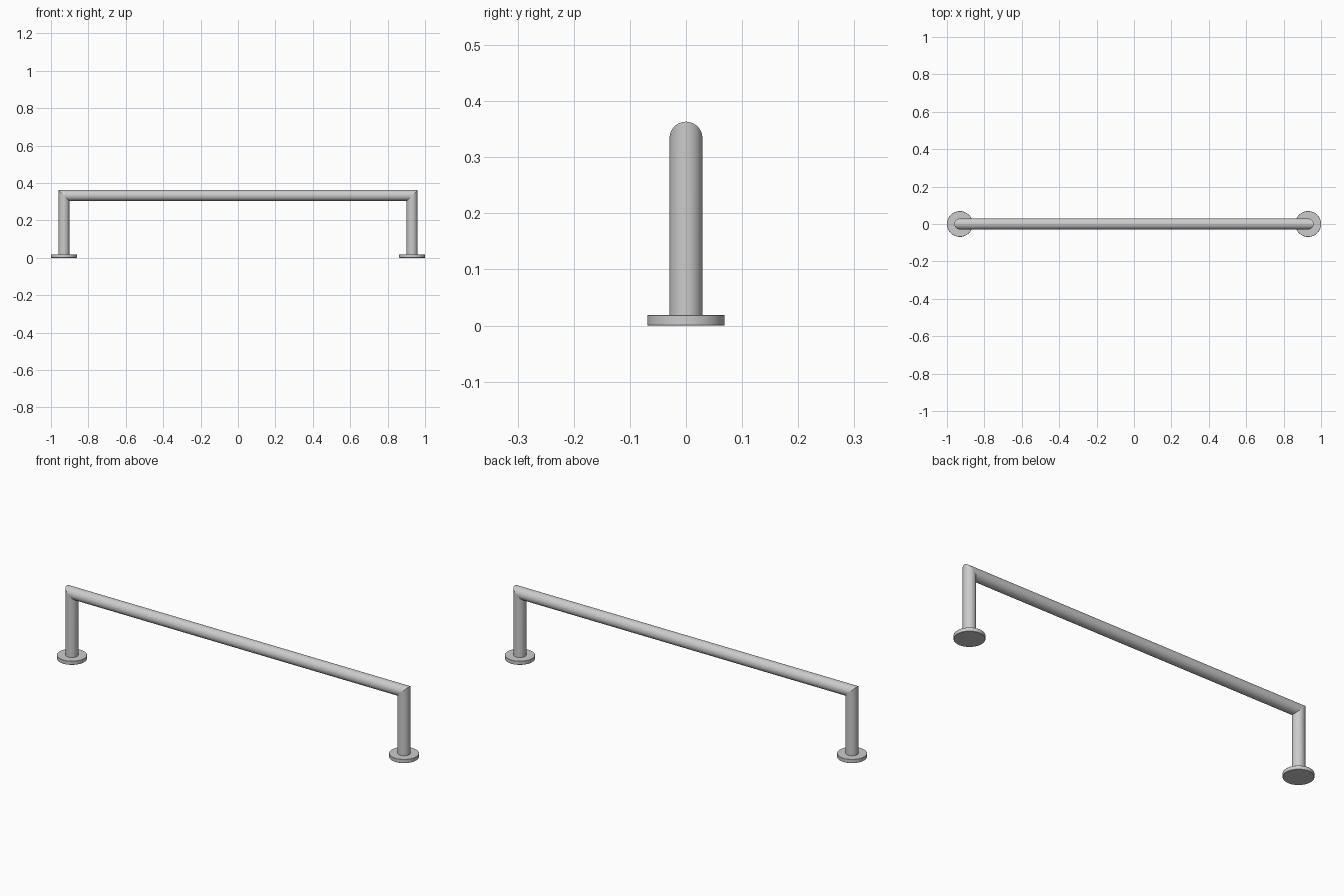
import bpy, bmesh, math

if "Cube" in bpy.data.objects:
    bpy.data.objects.remove(bpy.data.objects["Cube"])

R = 0.0293        # tube radius
LEG_X = 0.931     # leg axis
BAR_Z = 0.334     # bar axis height
BASE_R, BASE_T = 0.069, 0.019
SEG = 64


def finish(name, bm):
    bmesh.ops.recalc_face_normals(bm, faces=bm.faces)
    mesh = bpy.data.meshes.new(name)
    bm.to_mesh(mesh)
    bm.free()
    ob = bpy.data.objects.new(name, mesh)
    bpy.context.collection.objects.link(ob)
    bpy.ops.object.select_all(action='DESELECT')
    ob.select_set(True)
    bpy.context.view_layer.objects.active = ob
    bpy.ops.object.shade_smooth_by_angle(angle=math.radians(30))
    return ob


# Round tube: leg, mitred corner, bar, mitred corner, leg
bm = bmesh.new()
angles = [2 * math.pi * i / SEG for i in range(SEG)]
rings = []
for side, mitred in ((-1, False), (-1, True), (1, True), (1, False)):
    ring = []
    for a in angles:
        out, y = R * math.cos(a), R * math.sin(a)
        z = BAR_Z + out if mitred else BASE_T - 0.003
        ring.append(bm.verts.new((side * (LEG_X + out), y, z)))
    rings.append(ring)
for lower, upper in zip(rings, rings[1:]):
    for i in range(SEG):
        j = (i + 1) % SEG
        bm.faces.new((lower[i], lower[j], upper[j], upper[i]))
bm.faces.new(rings[0])
bm.faces.new(rings[-1])
# Keep the mitre seams crisp
for ring in rings[1:3]:
    for i in range(SEG):
        bm.edges.get((ring[i], ring[(i + 1) % SEG])).smooth = False
finish("handle_tube", bm)


# Round mounting plates with slightly eased rims
def mounting_plate(name, x):
    bm = bmesh.new()
    bmesh.ops.create_cone(bm, cap_ends=True, segments=SEG, radius1=BASE_R,
                          radius2=BASE_R, depth=BASE_T)
    bmesh.ops.translate(bm, verts=bm.verts, vec=(x, 0, BASE_T / 2))
    rim = [e for e in bm.edges if abs(e.verts[0].co.z - e.verts[1].co.z) < 1e-5]
    bmesh.ops.bevel(bm, geom=rim, offset=0.001, segments=1, affect='EDGES')
    finish(name, bm)


for name, side in (("left_mounting_plate", -1), ("right_mounting_plate", 1)):
    mounting_plate(name, side * LEG_X)
